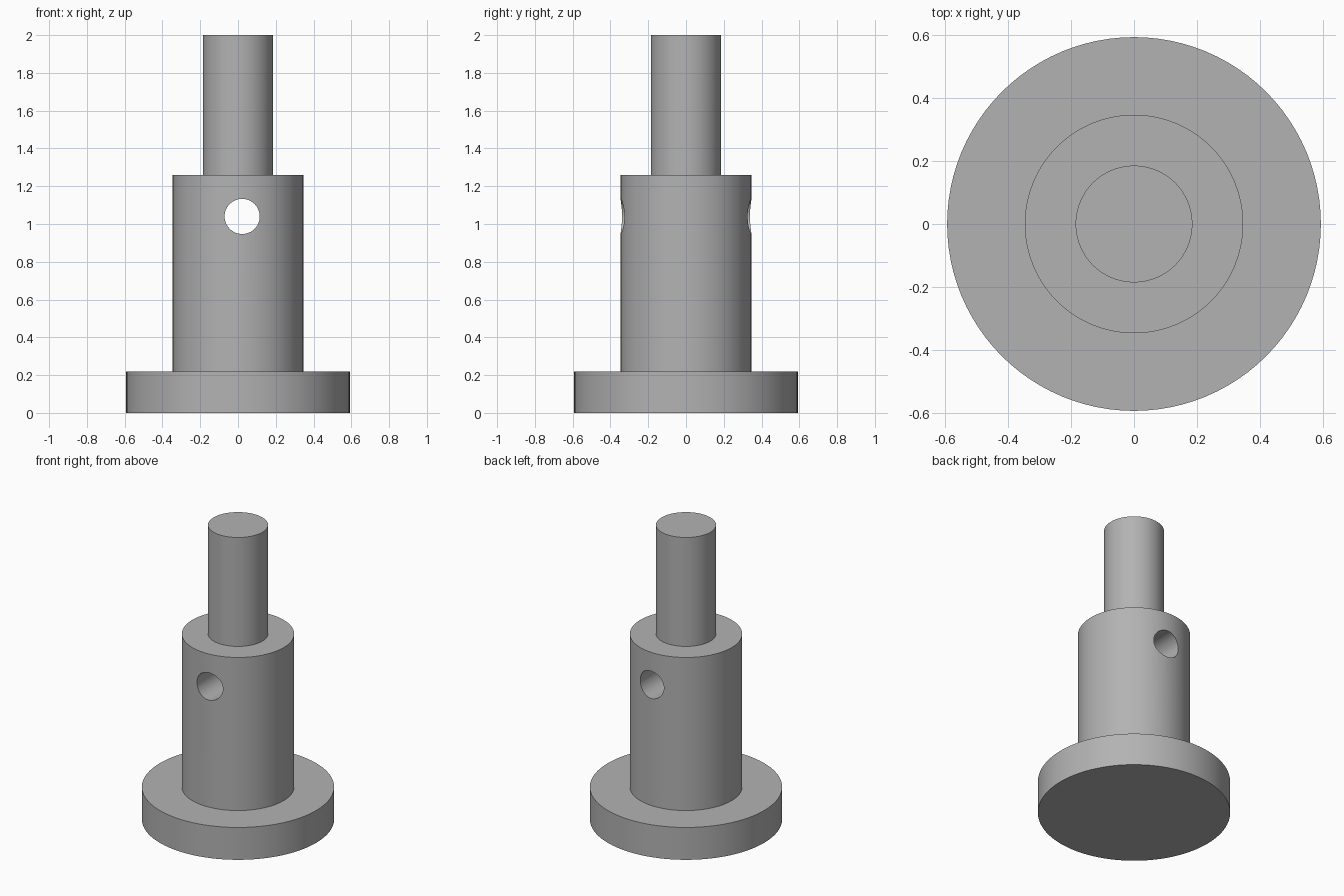
import bpy, bmesh
from math import tau, pi
from mathutils import Matrix

cube = bpy.data.objects.get("Cube")
if cube:
    bpy.data.objects.remove(cube, do_unlink=True)

SEGMENTS = 96

# Plain grey material
grey = bpy.data.materials.new("grey")
grey.use_nodes = True
colour = (0.45, 0.45, 0.45, 1)
grey.diffuse_color = colour
grey.node_tree.nodes["Principled BSDF"].inputs["Base Color"].default_value = colour


def make_object(name, bm):
    bmesh.ops.recalc_face_normals(bm, faces=bm.faces)
    mesh = bpy.data.meshes.new(name)
    bm.to_mesh(mesh)
    bm.free()
    mesh.materials.append(grey)
    obj = bpy.data.objects.new(name, mesh)
    bpy.context.collection.objects.link(obj)
    return obj


# Stepped shaft: flange, body and pin turned from one profile (radius, height)
profile = [(0, 0), (0.592, 0), (0.592, 0.22), (0.346, 0.22),
           (0.346, 1.26), (0.185, 1.26), (0.185, 2), (0, 2)]
bm = bmesh.new()
points = [bm.verts.new((r, 0, z)) for r, z in profile]
edges = [bm.edges.new(pair) for pair in zip(points, points[1:])]
bmesh.ops.spin(bm, geom=points + edges, cent=(0, 0, 0), axis=(0, 0, 1),
               angle=tau, steps=SEGMENTS)
bmesh.ops.remove_doubles(bm, verts=bm.verts, dist=0.0001)
shaft = make_object("stepped_shaft", bm)

# Cross hole drilled front to back through the body
bm = bmesh.new()
bmesh.ops.create_cone(bm, cap_ends=True, segments=48, radius1=0.093, radius2=0.093, depth=1,
                      matrix=Matrix.Translation((0.022, 0, 1.04)) @ Matrix.Rotation(pi / 2, 4, "X"))
drill = make_object("cross_hole_cutter", bm)
drill.hide_render = True
cut = shaft.modifiers.new("cross_hole", "BOOLEAN")
cut.operation = "DIFFERENCE"
cut.solver = "EXACT"
cut.object = drill

bpy.ops.object.select_all(action="DESELECT")
shaft.select_set(True)
bpy.context.view_layer.objects.active = shaft
bpy.ops.object.modifier_apply(modifier=cut.name)
bpy.data.objects.remove(drill, do_unlink=True)
bpy.ops.object.shade_smooth_by_angle(angle=pi / 6)
